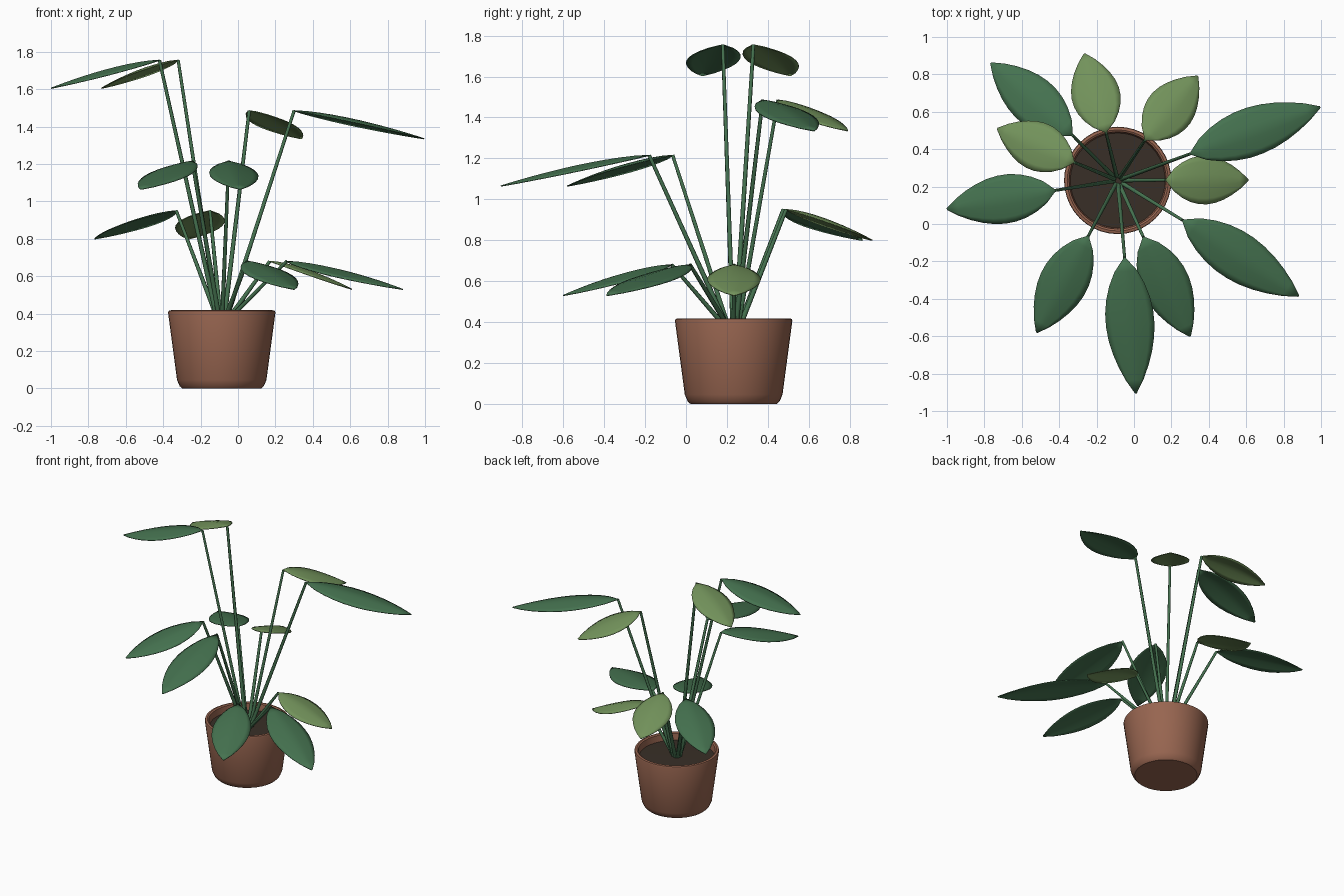
import bpy, bmesh, math
from mathutils import Vector

if "Cube" in bpy.data.objects:
    bpy.data.objects.remove(bpy.data.objects["Cube"])


def material(name, rgb):
    m = bpy.data.materials.new(name)
    m.diffuse_color = (*rgb, 1)
    m.use_nodes = True
    m.node_tree.nodes["Principled BSDF"].inputs["Base Color"].default_value = m.diffuse_color
    return m


TERRACOTTA = material("terracotta", (0.31, 0.13, 0.08))
SOIL = material("dark soil", (0.04, 0.028, 0.02))
DARK = material("deep green", (0.06, 0.17, 0.08))
LIGHT = material("light green", (0.17, 0.29, 0.105))
CENTRE = Vector((-0.087, 0.233, 0))


def finish(name, bm, mat, angle=35):
    bmesh.ops.recalc_face_normals(bm, faces=bm.faces)
    mesh = bpy.data.meshes.new(name)
    bm.to_mesh(mesh)
    bm.free()
    mesh.materials.append(mat)
    ob = bpy.data.objects.new(name, mesh)
    bpy.context.collection.objects.link(ob)
    bpy.ops.object.select_all(action='DESELECT')
    ob.select_set(True)
    bpy.context.view_layer.objects.active = ob
    bpy.ops.object.shade_smooth_by_angle(angle=math.radians(angle))
    return ob


def lathe(name, profile, mat, steps=40):
    bm = bmesh.new()
    vs = [bm.verts.new(CENTRE + Vector((r, 0, z))) for r, z in profile]
    edges = [bm.edges.new(p) for p in zip(vs, vs[1:])]
    bmesh.ops.spin(bm, geom=vs + edges, cent=CENTRE, axis=(0, 0, 1),
                   angle=math.tau, steps=steps)
    bmesh.ops.remove_doubles(bm, verts=bm.verts, dist=1e-4)
    finish(name, bm, mat)


def stalk(name, start, end, r0=0.013, r1=0.009, sides=6):
    bm = bmesh.new()
    axis = end - start
    bmesh.ops.create_cone(bm, cap_ends=True, segments=sides, radius1=r0,
                          radius2=r1, depth=axis.length)
    bm.transform(axis.to_track_quat('Z', 'Y').to_matrix().to_4x4())
    bmesh.ops.translate(bm, verts=bm.verts, vec=(start + end) / 2)
    finish(name, bm, DARK, 65)


def leaf(name, base, tip, mat, half=0.13, rows=10, cols=4):
    """Arched blade: rows along the midrib, cols on each side of it."""
    bm = bmesh.new()
    run = Vector((tip.x - base.x, tip.y - base.y, 0))
    side = Vector((-run.y, run.x, 0)).normalized()
    drop = base.z - tip.z
    grid = []
    for i in range(rows + 1):
        t = i / rows
        w = max(0.0, math.sin(math.pi * t ** 0.9)) ** 0.8
        mid = base + run * t - Vector((0, 0, drop * t ** 1.5))
        if i in (0, rows):
            w = 0.03
        row = []
        for j in range(-cols, cols + 1):
            s = j / cols
            sag = 0.026 * w * abs(s) ** 1.4
            row.append(bm.verts.new(mid + side * (s * w * half) - Vector((0, 0, sag))))
        grid.append(row)
    for a, b in zip(grid, grid[1:]):
        for j in range(2 * cols):
            bm.faces.new((a[j], b[j], b[j + 1], a[j + 1]))
    ob = finish(name, bm, mat)
    thick = ob.modifiers.new("thickness", 'SOLIDIFY')
    thick.thickness = 0.005
    thick.offset = 0


# Pot with bevelled foot and rounded lip, and the soil inside
lathe("pot", [(0, 0), (0.212, 0), (0.225, 0.012), (0.239, 0.045), (0.287, 0.405),
              (0.284, 0.415), (0.270, 0.418), (0.260, 0.412), (0.252, 0.355)], TERRACOTTA)
lathe("soil", [(0, 0.368), (0.256, 0.365)], SOIL)

# Leaves: base x, y, tip x, y, height of the base, colour
LEAVES = [
    (-0.33, 0.475, -0.765, 0.86, 0.95, DARK),
    (-0.15, 0.49, -0.265, 0.91, 0.95, LIGHT),
    (0.06, 0.45, 0.34, 0.79, 1.485, LIGHT),
    (0.30, 0.375, 0.995, 0.625, 1.485, DARK),
    (0.17, 0.235, 0.61, 0.235, 0.68, LIGHT),
    (0.26, 0.02, 0.88, -0.385, 0.68, DARK),
    (0.05, -0.07, 0.30, -0.60, 0.68, DARK),
    (-0.05, -0.18, 0.01, -0.905, 1.215, DARK),
    (-0.245, -0.065, -0.52, -0.58, 1.215, DARK),
    (-0.42, 0.18, -1.0, 0.08, 1.755, DARK),
    (-0.32, 0.33, -0.73, 0.51, 1.755, LIGHT),
]
for n, (bx, by, tx, ty, z, mat) in enumerate(LEAVES, 1):
    base, tip = Vector((bx, by, z)), Vector((tx, ty, z - 0.15))
    out = Vector((bx - CENTRE.x, by - CENTRE.y, 0)).normalized()
    stalk(f"stalk_{n}", CENTRE + out * 0.02 + Vector((0, 0, 0.35)), base)
    leaf(f"leaf_{n}", base, tip, mat)
